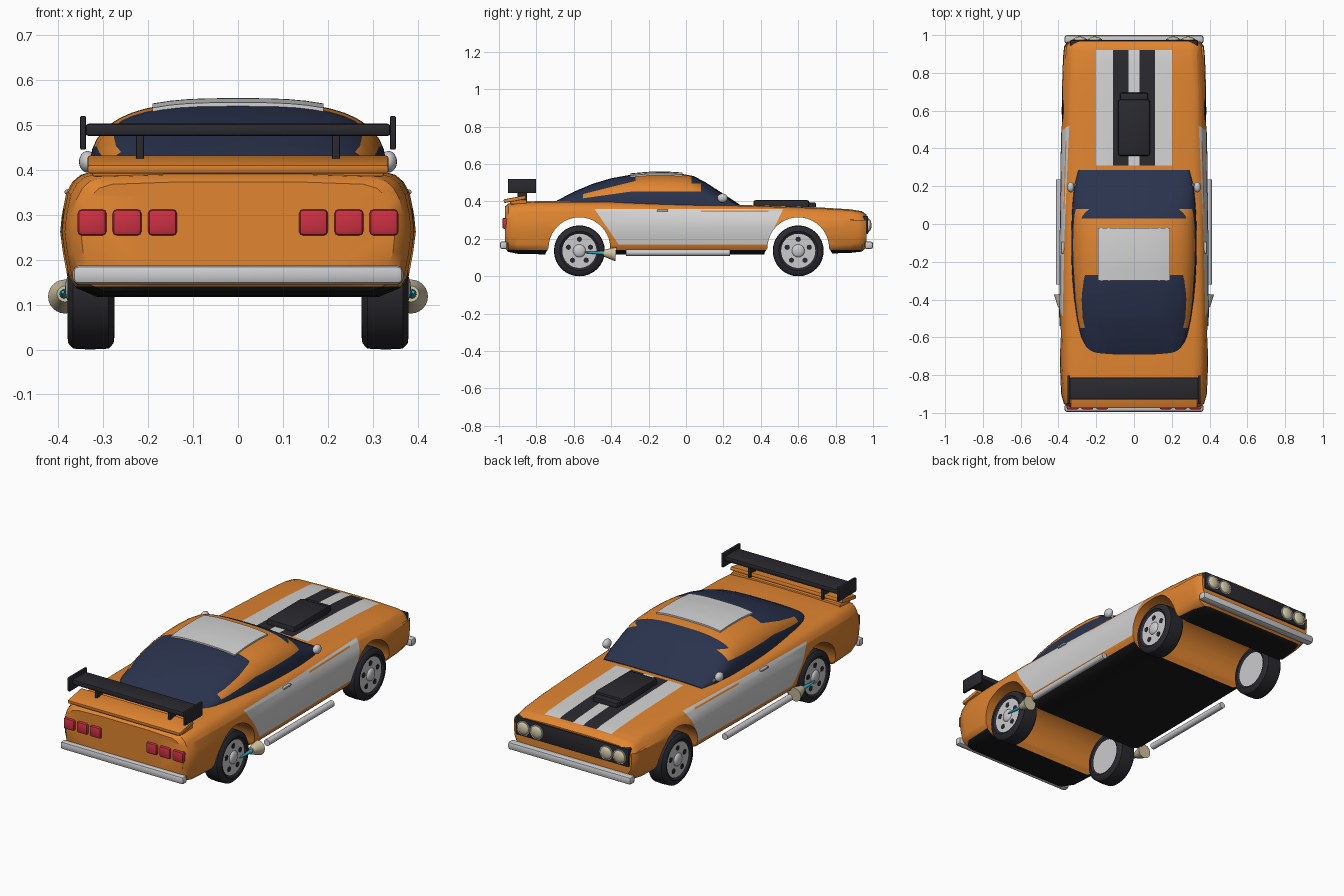
import bpy, bmesh, math
from mathutils import Matrix, Vector

if "Cube" in bpy.data.objects:
    bpy.data.objects.remove(bpy.data.objects["Cube"])

def mat(name, r, g, b):
    m = bpy.data.materials.new(name)
    m.diffuse_color = (r, g, b, 1)
    m.use_nodes = True
    m.node_tree.nodes["Principled BSDF"].inputs["Base Color"].default_value = m.diffuse_color
    return m

ORANGE = mat("orange paint", 0.75, 0.235, 0.03)
WHITE = mat("light grey paint", 0.65, 0.65, 0.65)
BLACK = mat("black plastic", 0.022, 0.022, 0.028)
UNDER = mat("underbody black", 0.01, 0.01, 0.011)
GLASS = mat("navy glass", 0.023, 0.033, 0.075)
CHROME = mat("chrome grey", 0.6, 0.6, 0.62)
RED = mat("red lamp", 0.6, 0.03, 0.055)
CREAM = mat("cream lens", 0.62, 0.55, 0.36)
CYAN = mat("cyan flame", 0.03, 0.4, 0.55)

def finish(name, bm, mats, angle=35):
    bmesh.ops.recalc_face_normals(bm, faces=bm.faces)
    me = bpy.data.meshes.new(name)
    bm.to_mesh(me)
    bm.free()
    ob = bpy.data.objects.new(name, me)
    bpy.context.collection.objects.link(ob)
    for m in mats:
        me.materials.append(m)
    smooth(ob, angle)
    return ob

def smooth(ob, angle):
    bpy.ops.object.select_all(action='DESELECT')
    ob.select_set(True)
    bpy.context.view_layer.objects.active = ob
    bpy.ops.object.shade_smooth_by_angle(angle=math.radians(angle))

def box(name, x, y, z, m, bevel=0.0, rot=0.0):
    """x, y, z are (min, max) pairs; rot tilts about x."""
    bm = bmesh.new()
    size = [b - a for a, b in (x, y, z)]
    mid = [(a + b) / 2 for a, b in (x, y, z)]
    bmesh.ops.create_cube(bm, size=1, matrix=Matrix.Diagonal((*size, 1)))
    if bevel:
        bmesh.ops.bevel(bm, geom=bm.edges[:], offset=bevel, segments=2, profile=0.5, affect='EDGES')
    bm.transform(Matrix.Translation(mid) @ Matrix.Rotation(rot, 4, 'X'))
    return finish(name, bm, [m])

def rod(name, p, q, r1, r2, m, seg=24):
    p, q = Vector(p), Vector(q)
    bm = bmesh.new()
    rot = (q - p).to_track_quat('Z', 'Y').to_matrix().to_4x4()
    bmesh.ops.create_cone(bm, cap_ends=True, segments=seg, radius1=r1, radius2=r2, depth=(q - p).length,
                          matrix=Matrix.Translation((p + q) / 2) @ rot)
    return finish(name, bm, [m])

def ball(name, c, r, m):
    bm = bmesh.new()
    bmesh.ops.create_uvsphere(bm, u_segments=20, v_segments=12, radius=1,
                              matrix=Matrix.Translation(c) @ Matrix.Diagonal((*r, 1)))
    return finish(name, bm, [m])

def loft(sections, closed=False):
    bm = bmesh.new()
    rings = [[bm.verts.new(p) for p in s] for s in sections]
    n = len(rings[0])
    pairs = list(zip(rings, rings[1:])) + ([(rings[-1], rings[0])] if closed else [])
    for a, b in pairs:
        for i in range(n):
            j = (i + 1) % n
            bm.faces.new((a[i], a[j], b[j], b[i]))
    if not closed:
        bm.faces.new(rings[0])
        bm.faces.new(rings[-1])
    return bm

def cut(bm, point, normal):
    bmesh.ops.bisect_plane(bm, geom=bm.verts[:] + bm.edges[:] + bm.faces[:], dist=1e-5,
                           plane_co=point, plane_no=normal)

def lerp(table, y):
    for a, b in zip(table, table[1:]):
        if y <= b[0]:
            f = (y - a[0]) / (b[0] - a[0])
            return [u + f * (v - u) for u, v in zip(a[1:], b[1:])]
    return table[-1][1:]

# Body shell: y, half width, top, bottom
hull = [(-0.968, .35, .37, .15), (-0.95, .372, .386, .13), (-0.9, .386, .395, .12), (-0.75, .392, .4, .117),
        (-0.45, .396, .4, .117), (-0.1, .394, .39, .117), (.2, .39, .381, .117), (.45, .387, .374, .117),
        (.7, .382, .366, .12), (.88, .376, .355, .125), (.94, .37, .345, .132), (.966, .352, .326, .155)]
def hull_section(y, w, t, b):
    half = [(.80, b), (.92, b + .02), (.96, b + .045), (.985, .215), (1, .262), (.99, .3),
            (.965, t - .05), (.93, t - .026), (.885, t - .011), (.8, t - .002), (.4, t + .003)]
    pts = [(w * f, y, z) for f, z in half]
    return pts + [(-x, y, z) for x, y, z in reversed(pts)]
bm = loft([hull_section(*s) for s in hull])
for x in (.03, .11, .2):
    for s in (-1, 1):
        cut(bm, (s * x, 0, 0), (1, 0, 0))
for y in (.31, .92, .08, .44):
    cut(bm, (0, y, 0), (0, 1, 0))
for z in (.14, .17, .343, .351, .36):
    cut(bm, (0, 0, z), (0, 0, 1))
rear_edge = lambda z: -.36 - (z - .17) * .68
front_edge = lambda z: .43 + (z - .17) * .47
cut(bm, (0, rear_edge(.17), .17), (0, 1, .68))
cut(bm, (0, front_edge(.17), .17), (0, 1, -.47))
for f in bm.faces:
    c = f.calc_center_median()
    if c.z < .14:
        f.material_index = 2
    elif c.z > .33 and abs(c.x) < .2 and .31 < c.y < .92:       # bonnet stripes
        f.material_index = 3 if .03 < abs(c.x) < .11 else 1
    elif .17 < c.z < .36 and rear_edge(c.z) < c.y < front_edge(c.z) and abs(c.x) > .3:
        crease = .343 < c.z < .351 and .08 < c.y < .44
        f.material_index = 0 if crease else 1                    # side panel
body = finish("body", bm, [ORANGE, WHITE, UNDER, BLACK])

# Wheel arches cut through the body
for label, yc in (("rear", -.57), ("front", .6)):
    arc = [(yc + .165 * math.cos(a), .15 + .165 * math.sin(a)) for a in
           [math.pi * i / 20 for i in range(21)]]
    arc = [(yc + .19, .05), (yc + .18, .125)] + arc + [(yc - .18, .125), (yc - .19, .05)]
    cutter = finish(label + "_arch_cutter", loft([[(x, y, z) for y, z in arc] for x in (-.6, .6)]), [ORANGE])
    cutter.hide_render = True
    cutter.hide_viewport = False
    mod = body.modifiers.new(label, 'BOOLEAN')
    mod.operation, mod.solver, mod.object = 'DIFFERENCE', 'EXACT', cutter
    bpy.context.view_layer.objects.active = body
    bpy.ops.object.modifier_apply(modifier=mod.name)
    bpy.data.objects.remove(cutter)
smooth(body, 35)

# Cabin: y, half width, roof height
BASE = .375
cabin = [(-.705, .21, .395), (-.68, .25, .41), (-.6, .282, .452), (-.5, .303, .494), (-.4, .317, .524),
         (-.3, .326, .542), (-.2, .331, .551), (-.1, .332, .552), (-.02, .331, .547), (.04, .329, .536),
         (.1, .326, .505), (.2, .316, .441), (.285, .295, .385)]
def cabin_section(y, w, t):
    pts = []
    for i in range(25):
        a = math.pi * i / 24
        c, s = math.cos(a), max(0, math.sin(a))
        pts.append((math.copysign(w * abs(c) ** .667, c), y, BASE + (t - BASE) * s ** .667))
    return pts
bm = loft([cabin_section(*s) for s in cabin])
for y in (-.55, -.27, .03, .08):
    cut(bm, (0, y, 0), (0, 1, 0))
cut(bm, (0, 0, .452), (0, 0, 1))
cut(bm, (0, 0, .495), (0, 0, 1))
cut(bm, (0, -.3, .452), (0, -.14, 1))
cut(bm, (0, -.55, .44), (0, -.25, 1))
for f in bm.faces:
    c = f.calc_center_median()
    side_top = .452 + min(0, c.y + .3) * .14
    windscreen = c.y > .08 or (c.y > .03 and c.z > .495)
    rear_glass = c.y < -.55 or (c.y < -.27 and c.z > .44 + (c.y + .55) * .25)
    f.material_index = int(windscreen or rear_glass or c.z < side_top)
finish("cabin", bm, [ORANGE, GLASS], 40)

# Raised roof panel following the roof
secs = []
for y in [-.3 + .035 * i for i in range(9)]:
    w, t = lerp(cabin, y)
    row = [(x, y, BASE + (t - BASE) * (1 - abs(x / w) ** 3) ** (1 / 3)) for x in [-.19 + .038 * i for i in range(11)]]
    secs.append([(x, y, z - .01) for x, y, z in row] + [(x, y, z + .008) for x, y, z in reversed(row)])
finish("roof_panel", loft(secs), [WHITE])

# Bonnet scoop
box("bonnet_scoop", (-.085, .085), (.36, .66), (.355, .408), BLACK, .014)
box("scoop_lip", (-.075, .075), (.64, .695), (.35, .395), BLACK, .01)

# Bumpers, grille
for label, y in (("rear", (-.995, -.955)), ("front", (.955, 1.0))):
    box(label + "_bumper", (-.368, .368), y, (.145, .187), CHROME, .013)
box("grille", (-.338, .338), (.94, .974), (.225, .322), BLACK, .006)

# Boot lip and rear wing
box("boot_lip", (-.335, .335), (-.975, -.855), (.402, .422), ORANGE, .005, .18)
box("boot_lip_base", (-.325, .325), (-.94, -.85), (.385, .408), ORANGE, .005)
box("wing", (-.34, .34), (-.93, -.812), (.475, .503), BLACK, .008)

for side, s in (("left", -1), ("right", 1)):
    span = lambda a, b: tuple(sorted((s * a, s * b)))
    box(side + "_wing_plate", span(.338, .352), (-.952, -.802), (.445, .52), BLACK, .004)
    box(side + "_wing_strut", span(.209, .227), (-.9, -.85), (.39, .482), BLACK, .004)
    for i, x in enumerate((.168, .247, .325)):
        box(f"{side}_tail_lamp_{i}", span(x - .032, x + .032), (-.982, -.95), (.254, .312), RED, .009)
    for i, x in enumerate((.208, .287)):
        rod(f"{side}_headlamp_ring_{i}", (s * x, .95, .272), (s * x, .979, .272), .04, .038, CHROME)
        ball(f"{side}_headlamp_{i}", (s * x, .976, .272), (.034, .016, .034), CREAM)
    # Mirrors and door handles
    ball(side + "_mirror", (s * .335, .195, .418), (.019, .028, .024), CHROME)
    rod(side + "_mirror_stalk", (s * .3, .21, .385), (s * .335, .198, .415), .007, .007, CHROME, 10)
    box(side + "_door_handle", span(.36, .386), (-.155, -.095), (.346, .356), CHROME, .003)
    # Side exhaust with flared tip and flame
    rod(side + "_side_pipe", (s * .396, -.32, .126), (s * .396, .235, .126), .017, .017, CHROME)
    rod(side + "_pipe_flare", (s * .385, -.44, .124), (s * .385, -.375, .118), .018, .038, CREAM)
    rod(side + "_flame", (s * .39, -.54, .128), (s * .387, -.435, .124), .004, .011, CYAN, 12)
    # Wheels
    for end, yc in (("rear", -.57), ("front", .6)):
        zc, name = .136, f"{side}_{end}_wheel"
        prof = [(.285, .09), (.275, .105), (.277, .122), (.288, .134), (.33, .136), (.367, .134),
                (.378, .122), (.38, .105), (.37, .09)]
        secs = [[(s * x, yc + r * math.cos(a), zc + r * math.sin(a)) for x, r in prof]
                for a in [2 * math.pi * i / 32 for i in range(32)]]
        finish(name + "_tyre", loft(secs, True), [BLACK], 40)
        rod(name + "_rim", (s * .283, yc, zc), (s * .371, yc, zc), .093, .093, CHROME, 32)
        ball(name + "_hub", (s * .371, yc, zc), (.014, .034, .034), CHROME)
        for k in range(5):
            a = math.pi / 2 + 2 * math.pi * k / 5
            y, z = yc + .062 * math.cos(a), zc + .062 * math.sin(a)
            rod(f"{name}_hole_{k}", (s * .365, y, z), (s * .373, y, z), .014, .014, BLACK, 12)
